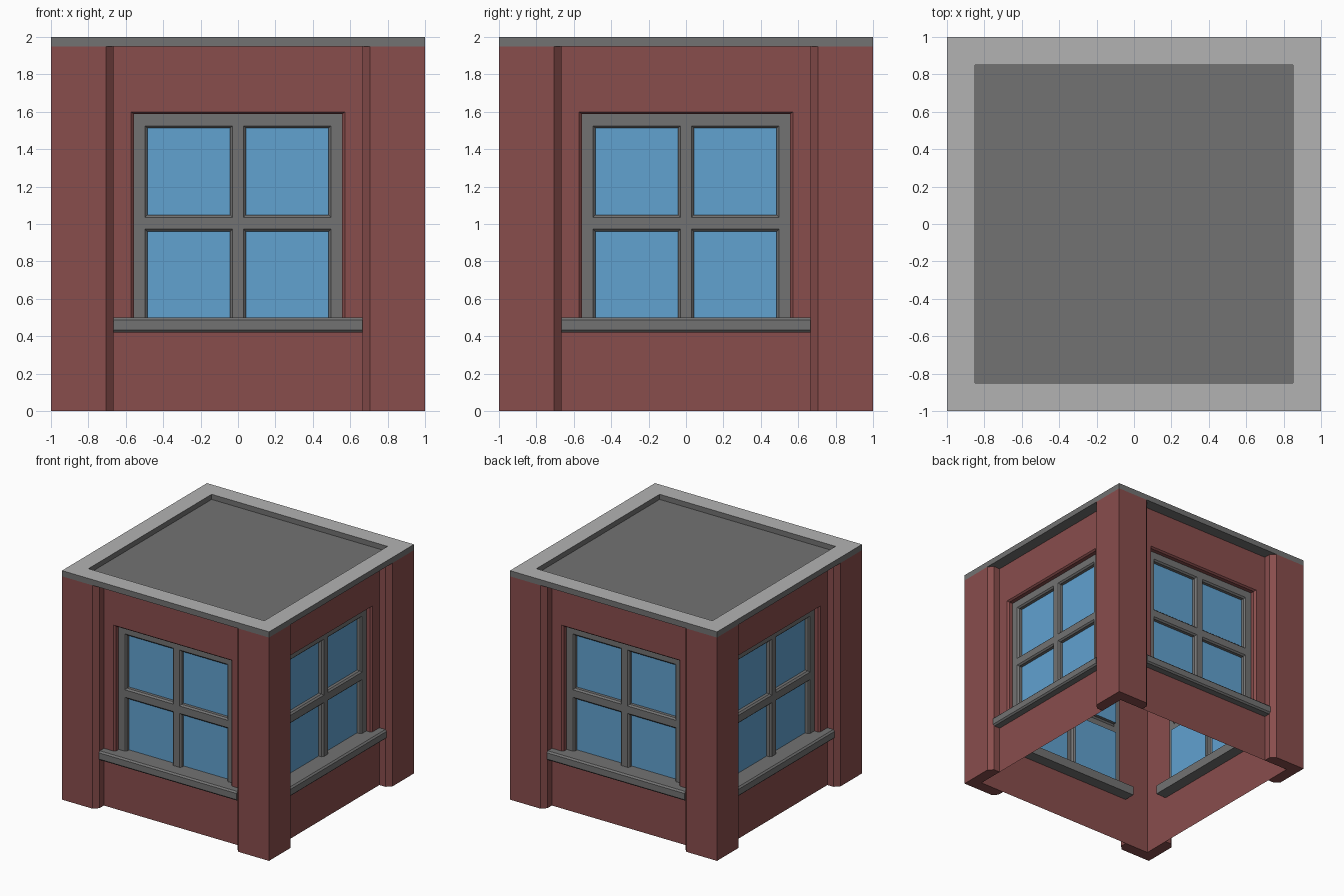
import bpy, bmesh, math

if "Cube" in bpy.data.objects:
    bpy.data.objects.remove(bpy.data.objects["Cube"])

def material(name, col):
    m = bpy.data.materials.new(name)
    m.diffuse_color = (*col, 1)
    m.use_nodes = True
    m.node_tree.nodes["Principled BSDF"].inputs["Base Color"].default_value = m.diffuse_color
    return m

RED = material("brick_red", (0.25, 0.075, 0.073))
GREY = material("dark_grey", (0.17, 0.17, 0.17))
LIGHT = material("light_grey", (0.45, 0.45, 0.45))
BLUE = material("glass_blue", (0.12, 0.36, 0.63))

def mesh_from(bm, name, *mats, fix=False):
    if fix:
        bmesh.ops.recalc_face_normals(bm, faces=bm.faces)
    me = bpy.data.meshes.new(name)
    bm.to_mesh(me)
    bm.free()
    for m in mats:
        me.materials.append(m)
    return me

def place(me, name, angle=0):
    ob = bpy.data.objects.new(name, me)
    ob.rotation_euler.z = angle
    bpy.context.collection.objects.link(ob)
    return ob

def loop(bm, rect):
    x0, x1, z0, z1, y = rect
    return [bm.verts.new(p) for p in ((x0, y, z0), (x1, y, z0), (x1, y, z1), (x0, y, z1))]

def loft(bm, rects):
    """Join successive upright rectangles with quads, facing the front."""
    loops = [loop(bm, r) for r in rects]
    for a, b in zip(loops, loops[1:]):
        for i in range(4):
            j = (i + 1) % 4
            bm.faces.new((a[i], a[j], b[j], b[i]))

# wall panel with chamfered window opening
bm = bmesh.new()
loft(bm, [(-.9, .9, 0, 1.95, -.9), (-.572, .572, .425, 1.6, -.9),
          (-.557, .557, .425, 1.588, -.885), (-.557, .557, .425, 1.588, -.85)])
wall = mesh_from(bm, "wall", RED)

# window frame (2 x 2 bevelled panes) and glass
DEPTH = -.81
bm, bg = bmesh.new(), bmesh.new()
for x0, x1, a, b in ((-.557, 0, -.498, -.03), (0, .557, .03, .498)):
    for z0, z1, c, d in ((.425, 1.005, .485, .972), (1.005, 1.588, 1.036, 1.525)):
        t = .013
        inner = (a + t, b - t, c + t, d - t)
        loft(bm, [(x0, x1, z0, z1, -.85), (a, b, c, d, -.85),
                  (*inner, -.85 + t), (*inner, DEPTH)])
        bg.faces.new(loop(bg, (*inner, DEPTH)))
frame = mesh_from(bm, "window_frame", GREY)
glass = mesh_from(bg, "window_glass", BLUE)

# window sill
bm = bmesh.new()
bmesh.ops.create_cube(bm, size=1)
for v in bm.verts:
    v.co = (v.co.x * 1.33, -.885 + v.co.y * .17, .46 + v.co.z * .08)
front = [e for e in bm.edges if all(v.co.y < -.9 for v in e.verts) and
         abs(e.verts[0].co.x - e.verts[1].co.x) > 1]
bmesh.ops.bevel(bm, geom=front, offset=.013, segments=1, affect='EDGES')
sill = mesh_from(bm, "window_sill", GREY, fix=True)

# corner pillar: L section with chamfered ends, open where it meets the walls
section = [(-.9, -.665), (-.96, -.665), (-1, -.705), (-1, -1),
           (-.705, -1), (-.665, -.96), (-.665, -.9)]
bm = bmesh.new()
low = [bm.verts.new((x, y, 0)) for x, y in section]
top = [bm.verts.new((x, y, 1.95)) for x, y in section]
for i in range(len(section) - 1):
    bm.faces.new((low[i], low[i + 1], top[i + 1], top[i]))
bm.faces.new([bm.verts.new((-.9, -.9, 0))] + low[::-1])
pillar = mesh_from(bm, "corner_pillar", RED)

# four identical sides
for i, side in enumerate(("front", "right", "back", "left")):
    for me in (wall, frame, glass, sill, pillar):
        place(me, f"{side}_{me.name}", i * math.pi / 2)

# roof: raised rim around a sunken floor
bm = bmesh.new()
def square(r, z):
    return [bm.verts.new((sx * r, sy * r, z)) for sx, sy in ((-1, -1), (1, -1), (1, 1), (-1, 1))]
rings = [square(r, z) for r, z in ((.9, 1.95), (1, 1.95), (1, 2), (.85, 2), (.85, 1.955))]
for k, (a, b) in enumerate(zip(rings, rings[1:])):
    for i in range(4):
        j = (i + 1) % 4
        f = bm.faces.new((a[i], a[j], b[j], b[i]))
        f.material_index = 1 if k == 2 else 0
bm.faces.new(rings[-1])
place(mesh_from(bm, "roof", GREY, LIGHT), "roof")
